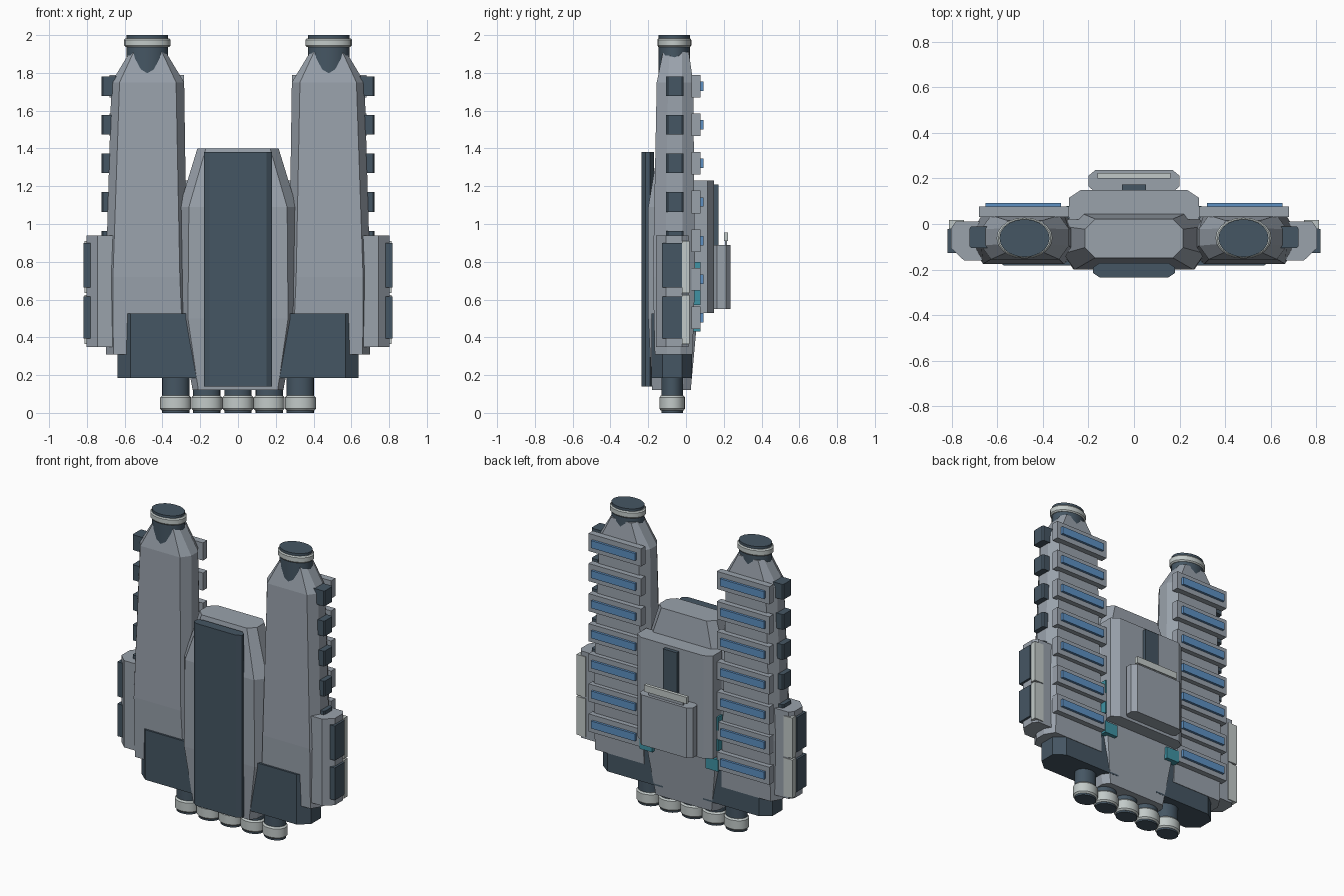
import bpy, bmesh, math

if "Cube" in bpy.data.objects:
    bpy.data.objects.remove(bpy.data.objects["Cube"])


def material(name, rgb):
    m = bpy.data.materials.new(name)
    m.diffuse_color = (*rgb, 1)
    m.use_nodes = True
    m.node_tree.nodes["Principled BSDF"].inputs["Base Color"].default_value = m.diffuse_color
    return m


GREY = material("hull grey", (0.32, 0.36, 0.41))
DARK = material("dark slate", (0.060, 0.093, 0.125))
PALE = material("pale trim", (0.54, 0.59, 0.58))
BLUE = material("window blue", (0.11, 0.28, 0.54))
TEAL = material("teal light", (0.05, 0.29, 0.37))


def loft(name, rings, mat):
    """Skin a stack of rings (bottom to top, counter-clockwise) and cap both ends."""
    bm = bmesh.new()
    vs = [[bm.verts.new(p) for p in r] for r in rings]
    n = len(vs[0])
    for a, b in zip(vs, vs[1:]):
        for i in range(n):
            j = (i + 1) % n
            bm.faces.new((a[i], a[j], b[j], b[i]))
    bm.faces.new(vs[0][::-1])
    bm.faces.new(vs[-1])
    bmesh.ops.recalc_face_normals(bm, faces=bm.faces)
    me = bpy.data.meshes.new(name)
    bm.to_mesh(me)
    bm.free()
    me.materials.append(mat)
    ob = bpy.data.objects.new(name, me)
    bpy.context.collection.objects.link(ob)
    return ob


def octagon(z, x0, x1, y0, y1, cx, cy):
    """Rectangle with cut corners at height z."""
    return [(x0 + cx, y0, z), (x1 - cx, y0, z), (x1, y0 + cy, z), (x1, y1 - cy, z),
            (x1 - cx, y1, z), (x0 + cx, y1, z), (x0, y1 - cy, z), (x0, y0 + cy, z)]


def box(name, x0, x1, y0, y1, z0, z1, mat):
    return loft(name, [[(x0, y0, z), (x1, y0, z), (x1, y1, z), (x0, y1, z)] for z in (z0, z1)], mat)


def prism(name, pts, z0, z1, mat):
    return loft(name, [[(x, y, z) for x, y in pts] for z in (z0, z1)], mat)


def drum(name, cx, cy, rx, ry, z0, z1, mat, bevel=0.0, n=20):
    steps = [(z0, 1), (z1, 1)]
    if bevel:
        k = 1 - bevel / rx
        steps = [(z0, k), (z0 + bevel, 1), (z1 - bevel, 1), (z1, k)]
    ang = [2 * math.pi * i / n for i in range(n)]
    ob = loft(name, [[(cx + rx * k * math.cos(a), cy + ry * k * math.sin(a), z) for a in ang]
                     for z, k in steps], mat)
    bpy.context.view_layer.objects.active = ob
    ob.select_set(True)
    bpy.ops.object.shade_smooth_by_angle(angle=math.radians(25))
    ob.select_set(False)
    return ob


def mirrored(ob):
    """Mirror a right-hand part to the left side."""
    m = ob.modifiers.new("mirror", 'MIRROR')
    m.use_axis = (True, False, False)
    m.use_mirror_merge = False
    return ob


# Central hull
loft("central_hull", [
    octagon(0.12, -0.24, 0.24, -0.18, 0.025, 0.03, 0.04),
    octagon(0.50, -0.31, 0.31, -0.20, 0.06, 0.045, 0.07),
    octagon(1.09, -0.31, 0.31, -0.20, 0.06, 0.05, 0.07),
    octagon(1.40, -0.215, 0.215, -0.148, 0.022, 0.045, 0.045)], GREY)
prism("front_panel", [(x, y) for x, y, z in octagon(0, -0.18, 0.18, -0.235, -0.17, 0.03, 0.02)],
      0.14, 1.38, DARK)

# Stepped rear housing
prism("rear_housing", [(-0.285, 0.02), (0.285, 0.02), (0.285, 0.115), (0.235, 0.148),
                       (-0.235, 0.148), (-0.285, 0.115)], 0.53, 1.23, GREY)
box("rear_slot", -0.052, 0.052, 0.14, 0.173, 0.86, 1.21, DARK)
prism("rear_box", [(x, y) for x, y, z in octagon(0, -0.2, 0.2, 0.14, 0.236, 0.03, 0.025)],
      0.55, 0.89, GREY)
box("rear_box_stem", -0.13, 0.13, 0.206, 0.216, 0.88, 0.92, GREY)
box("rear_box_rail", -0.16, 0.16, 0.20, 0.223, 0.91, 0.955, PALE)

# Side pods with capped tips
mirrored(loft("side_pod", [
    octagon(0.31, 0.25, 0.70, -0.165, 0.035, 0.04, 0.065),
    octagon(0.72, 0.27, 0.70, -0.175, 0.048, 0.038, 0.065),
    octagon(1.75, 0.285, 0.67, -0.155, 0.038, 0.043, 0.06),
    octagon(1.91, 0.382, 0.573, -0.122, 0.015, 0.02, 0.035)], GREY))
mirrored(drum("pod_tip", 0.48, -0.062, 0.11, 0.083, 1.78, 2.0, DARK))
mirrored(drum("pod_tip_ring", 0.48, -0.062, 0.123, 0.09, 1.937, 1.983, PALE, 0.008))

# Dark lower blocks
mirrored(prism("lower_block", [(0.15, -0.183), (0.57, -0.183), (0.638, -0.125), (0.638, -0.02),
                               (0.57, 0.032), (0.15, 0.032)], 0.185, 0.525, DARK))

# Slatted windows on pod backs
for i in range(7):
    z = 1.73 - 0.2045 * i
    mirrored(box("pod_slat", 0.285, 0.68, 0.03, 0.076, z - 0.06, z + 0.06, GREY))
    mirrored(box("slat_window", 0.32, 0.65, 0.07, 0.092, z - 0.025, z + 0.025, BLUE))

# Outboard ports
for i in range(5):
    z = 1.73 - 0.2045 * i
    mirrored(prism("side_port", [(0.64, -0.105), (0.715, -0.105), (0.722, -0.095), (0.722, -0.022),
                                 (0.715, -0.012), (0.64, -0.012)], z - 0.052, z + 0.052, DARK))

# Outboard equipment boxes
mirrored(prism("outer_box", [(0.60, -0.16), (0.745, -0.16), (0.803, -0.105), (0.803, -0.02),
                             (0.78, 0.012), (0.60, 0.012)], 0.35, 0.94, GREY))
for z0, z1 in ((0.385, 0.625), (0.655, 0.91)):
    mirrored(box("outer_panel", 0.78, 0.818, -0.128, -0.022, z0 + 0.01, z1 - 0.01, DARK))
    mirrored(box("outer_trim", 0.745, 0.812, -0.022, 0.018, z0 - 0.02, z1, PALE))

# Teal lights beside the rear housing
for z0, z1 in ((0.43, 0.51), (0.57, 0.65), (0.71, 0.80)):
    mirrored(box("teal_light", 0.20, 0.296, 0.03, 0.078, z0, z1, TEAL))

# Engine row
for i in range(-2, 3):
    x = 0.165 * i
    drum("engine_neck", x, -0.073, 0.072, 0.058, 0.0, 0.26, DARK)
    drum("engine_ring", x, -0.073, 0.082, 0.068, 0.012, 0.092, PALE, 0.01)
